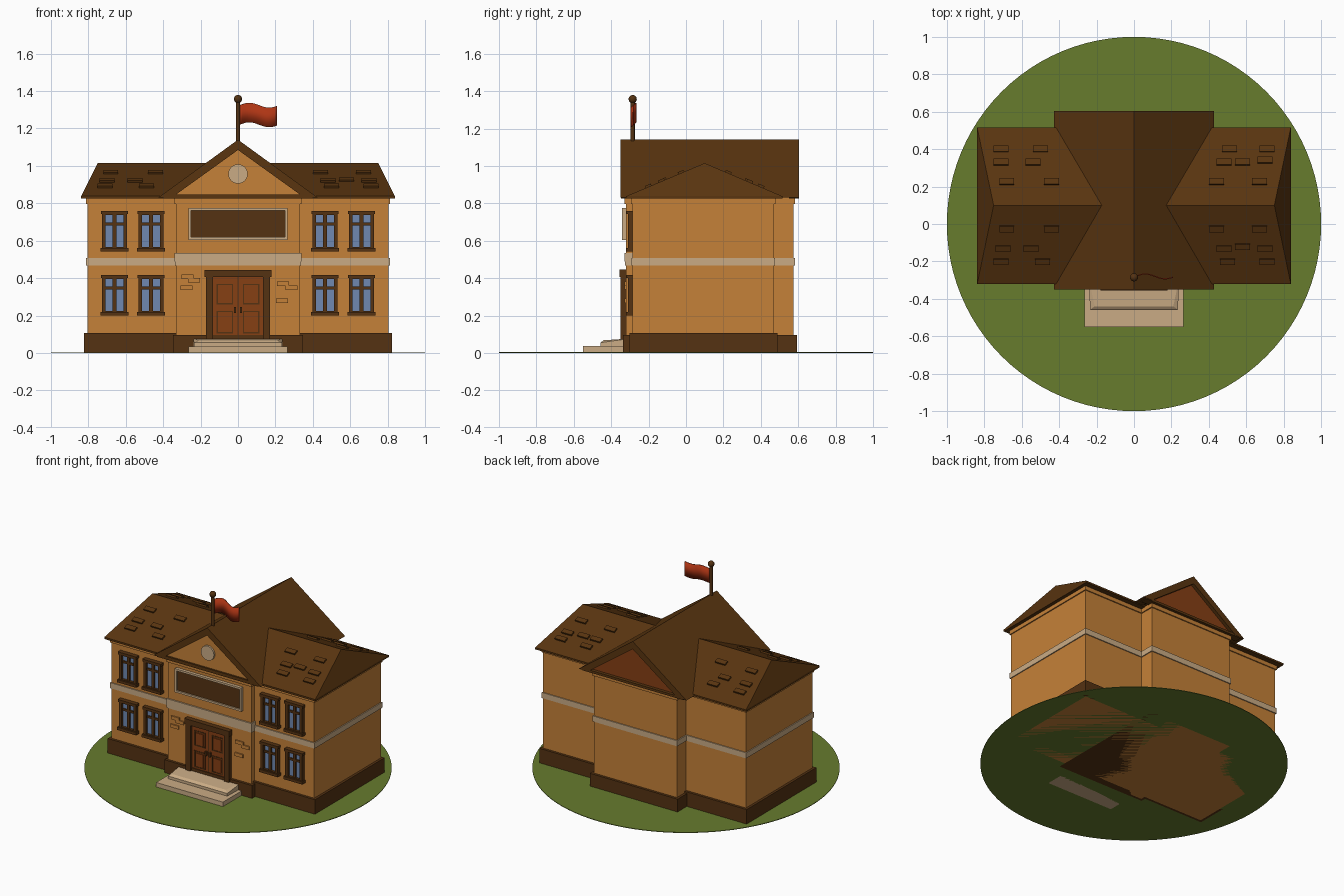
import bpy
import bmesh
import math
from mathutils import Matrix, Vector

default_cube = bpy.data.objects.get("Cube")
if default_cube:
    bpy.data.objects.remove(default_cube, do_unlink=True)


def material(name, red, green, blue):
    mat = bpy.data.materials.new(name)
    mat.use_nodes = True
    colour = (red, green, blue, 1)
    mat.diffuse_color = colour
    shader = mat.node_tree.nodes["Principled BSDF"]
    shader.inputs["Base Color"].default_value = colour
    shader.inputs["Roughness"].default_value = 0.9
    return mat


ORANGE = material("orange plaster", 0.56, 0.22, 0.04)
ROOF = material("roof brown", 0.10, 0.035, 0.005)
TRIM = material("trim brown", 0.09, 0.032, 0.006)
RUST = material("rust wood", 0.24, 0.05, 0.007)
CREAM = material("cream stone", 0.59, 0.41, 0.235)
GLASS = material("window blue", 0.16, 0.25, 0.44)
RED = material("flag red", 0.42, 0.035, 0.007)
GRASS = material("grass green", 0.135, 0.2, 0.027)


def finish(name, bm, mat):
    bmesh.ops.recalc_face_normals(bm, faces=bm.faces)
    mesh = bpy.data.meshes.new(name)
    bm.to_mesh(mesh)
    bm.free()
    mesh.materials.append(mat)
    obj = bpy.data.objects.new(name, mesh)
    bpy.context.collection.objects.link(obj)
    return obj


def boxes(name, mat, *spans):
    """Each span is (x0, x1, y0, y1, z0, z1)."""
    bm = bmesh.new()
    for x0, x1, y0, y1, z0, z1 in spans:
        centre = Matrix.Translation(((x0 + x1) / 2, (y0 + y1) / 2, (z0 + z1) / 2))
        size = Matrix.Diagonal((x1 - x0, y1 - y0, z1 - z0, 1))
        bmesh.ops.create_cube(bm, size=1, matrix=centre @ size)
    return finish(name, bm, mat)


def hull(name, mat, points):
    bm = bmesh.new()
    for point in points:
        bm.verts.new(point)
    bmesh.ops.convex_hull(bm, input=bm.verts)
    bmesh.ops.dissolve_limit(bm, angle_limit=0.01, verts=bm.verts, edges=bm.edges)
    return finish(name, bm, mat)


def extrude(name, mat, profile, y0, y1):
    """Push an (x, z) outline along y."""
    bm = bmesh.new()
    face = bm.faces.new([bm.verts.new((x, y0, z)) for x, z in profile])
    moved = bmesh.ops.extrude_face_region(bm, geom=[face])["geom"]
    verts = [v for v in moved if isinstance(v, bmesh.types.BMVert)]
    bmesh.ops.translate(bm, verts=verts, vec=(0, y1 - y0, 0))
    return finish(name, bm, mat)


def cylinder(name, mat, radius, depth, matrix, sides):
    bm = bmesh.new()
    bmesh.ops.create_cone(bm, cap_ends=True, segments=sides, radius1=radius,
                          radius2=radius, depth=depth, matrix=matrix)
    return finish(name, bm, mat)


def smooth(obj):
    bpy.ops.object.select_all(action="DESELECT")
    obj.select_set(True)
    bpy.context.view_layer.objects.active = obj
    bpy.ops.object.shade_smooth_by_angle()


def ring(x, z, half_w, half_h, width, y0, y1):
    """Four bars around a rectangle on the front."""
    return [(x - half_w, x + half_w, y0, y1, z + half_h - width, z + half_h),
            (x - half_w, x + half_w, y0, y1, z - half_h, z - half_h + width),
            (x - half_w, x - half_w + width, y0, y1, z - half_h, z + half_h),
            (x + half_w - width, x + half_w, y0, y1, z - half_h, z + half_h)]


WING_FRONT, WING_BACK, WING_SIDE = -0.285, 0.47, 0.805
HALL_FRONT, HALL_BACK, HALL_SIDE = -0.32, 0.575, 0.33
EAVE = 0.83


def layer(name, mat, grow, z0, z1, hall_lift=0):
    """A slab following the plan of the wings and the central hall."""
    boxes("wing_" + name, mat, (-WING_SIDE - grow, WING_SIDE + grow,
                                WING_FRONT - grow, WING_BACK + grow, z0, z1))
    boxes("hall_" + name, mat, (-HALL_SIDE - grow, HALL_SIDE + grow,
                                HALL_FRONT - grow, HALL_BACK + grow, z0, z1 + hall_lift))


# Ground, plinth, walls and bands
smooth(cylinder("lawn", GRASS, 1, 0.004, Matrix.Translation((0, 0, 0.002)), 96))
layer("walls", ORANGE, 0, 0, EAVE)
layer("plinth", TRIM, 0.018, 0, 0.108, -0.012)
layer("cornice", ORANGE, 0.008, 0.797, EAVE)
layer("band", CREAM, 0.007, 0.468, 0.508)
boxes("front_band", CREAM, (-HALL_SIDE - 0.008, HALL_SIDE + 0.008,
                            HALL_FRONT - 0.01, HALL_FRONT + 0.1, 0.488, 0.535))

# Hipped roof over the wings
RIDGE_Y, RIDGE_Z = 0.1, 1.015
eaves = [(x, y, z) for x in (-0.838, 0.838) for y in (-0.32, 0.515) for z in (0.825, 0.838)]
hull("wing_roof", ROOF, eaves + [(-0.75, RIDGE_Y, RIDGE_Z), (0.75, RIDGE_Y, RIDGE_Z)])

# Gabled roof over the hall, with its tie beams and infill
extrude("hall_roof", ROOF, [(-0.427, 0.83), (0, 1.14), (0.427, 0.83),
                            (0.355, 0.83), (0, 1.085), (-0.355, 0.83)], -0.35, 0.605)
boxes("gable_beams", ROOF, (-0.4, 0.4, -0.348, -0.3, 0.825, 0.848),
      (-0.4, 0.4, 0.55, 0.603, 0.825, 0.842))
gable = [(-0.37, 0.83), (0, 1.1), (0.37, 0.83)]
extrude("front_gable", ORANGE, gable, -0.335, -0.3)
extrude("back_gable", RUST, gable, 0.55, 0.58)
upright = Matrix.Translation((0, -0.338, 0.957)) @ Matrix.Rotation(math.pi / 2, 4, "X")
smooth(cylinder("gable_disc", CREAM, 0.052, 0.02, upright, 24))

# Raised roof tiles lying on the slopes
back_tiles = [(-0.71, 0.4), (-0.5, 0.4), (-0.71, 0.33), (-0.54, 0.33), (-0.68, 0.225),
              (-0.44, 0.225), (0.51, 0.4), (0.71, 0.4), (0.48, 0.33), (0.58, 0.33),
              (0.7, 0.34), (0.44, 0.225), (0.67, 0.225)]
front_tiles = [(-0.68, -0.025), (-0.44, -0.025), (-0.7, -0.13), (-0.55, -0.13),
               (-0.71, -0.2), (-0.49, -0.2), (0.44, -0.025), (0.67, -0.025),
               (0.48, -0.13), (0.58, -0.12), (0.7, -0.13), (0.5, -0.2), (0.71, -0.2)]
slope = (RIDGE_Z - 0.838) / 0.42
bm = bmesh.new()
for x, y in back_tiles + front_tiles:
    tilt = math.atan(slope) * (1 if y < RIDGE_Y else -1)
    place = Matrix.Translation((x, y, RIDGE_Z - slope * abs(y - RIDGE_Y)))
    bmesh.ops.create_cube(bm, size=1, matrix=place @ Matrix.Rotation(tilt, 4, "X")
                          @ Matrix.Diagonal((0.08, 0.034, 0.022, 1)))
finish("roof_tiles", bm, ROOF)

# Windows: glass, frame, glazing bars, head and sill
glass, frames = [], []
y = WING_FRONT
for x in (-0.66, -0.465, 0.465, 0.66):
    for z in (0.31, 0.652):
        glass.append((x - 0.06, x + 0.06, y - 0.008, y + 0.01, z - 0.1, z + 0.1))
        frames += ring(x, z, 0.067, 0.105, 0.02, y - 0.026, y)
        frames += [(x - 0.01, x + 0.01, y - 0.02, y, z - 0.1, z + 0.1),
                   (x - 0.06, x + 0.06, y - 0.018, y, z + 0.03, z + 0.045),
                   (x - 0.073, x + 0.073, y - 0.032, y, z + 0.09, z + 0.108),
                   (x - 0.075, x + 0.075, y - 0.036, y, z - 0.11, z - 0.09)]
boxes("window_glass", GLASS, *glass)
boxes("window_frames", TRIM, *frames)

# Double door with framed panels and handles
y = HALL_FRONT
boxes("door_leaves", RUST, (-0.14, -0.002, y - 0.012, y, 0.075, 0.41),
      (0.002, 0.14, y - 0.012, y, 0.075, 0.41))
boxes("door_frame", TRIM, (-0.172, -0.134, y - 0.03, y, 0.075, 0.43),
      (0.134, 0.172, y - 0.03, y, 0.075, 0.43),
      (-0.178, 0.178, y - 0.035, y, 0.405, 0.445),
      (-0.003, 0.003, y - 0.014, y, 0.075, 0.41))
outlines, panels = [], []
for x in (-0.07, 0.07):
    for z, half in ((0.165, 0.06), (0.315, 0.055)):
        outlines += ring(x, z, 0.044, half, 0.007, y - 0.015, y)
        panels.append((x - 0.03, x + 0.03, y - 0.018, y, z - half + 0.014, z + half - 0.014))
boxes("door_panel_outlines", TRIM, *outlines)
boxes("door_panels", RUST, *panels)
boxes("door_handles", TRIM, *[(x - 0.006, x + 0.006, y - 0.03, y, 0.215, 0.245)
                              for x in (-0.016, 0.016)])

# Front steps
boxes("lower_step", CREAM, (-0.265, 0.265, -0.55, -0.3, 0, 0.036))
hull("upper_step", CREAM,
     [(side * x, y, z) for side in (-1, 1) for x, y, z in
      ((0.24, -0.3, 0.03), (0.24, -0.3, 0.077), (0.235, -0.458, 0.03),
       (0.235, -0.458, 0.055), (0.21, -0.44, 0.068))])

# Blank sign board over the door
boxes("sign_board", TRIM, (-0.25, 0.25, y - 0.012, y, 0.615, 0.765))
boxes("sign_frame", CREAM, *ring(0, 0.69, 0.264, 0.085, 0.014, y - 0.022, y))

# Exposed bricks beside the door
bricks = [(-0.27, 0.408), (-0.235, 0.39), (-0.275, 0.348),
          (0.24, 0.37), (0.285, 0.35), (0.235, 0.28)]
boxes("bricks", ORANGE, *[(x - 0.032, x + 0.032, y - 0.009, y, z - 0.012, z + 0.012)
                          for x, z in bricks])

# Flagpole, finial and waving flag
pole = Vector((0, -0.285, 1.22))
smooth(cylinder("flagpole", TRIM, 0.011, 0.27, Matrix.Translation(pole), 16))
bm = bmesh.new()
bmesh.ops.create_uvsphere(bm, u_segments=16, v_segments=10, radius=0.022,
                          matrix=Matrix.Translation(pole + Vector((0, 0, 0.137))))
smooth(finish("finial", bm, TRIM))
bm = bmesh.new()
columns = []
for step in range(17):
    along = step / 16
    wave = math.sin(along * math.tau * 0.95)
    columns.append([bm.verts.new(pole + Vector((0.008 + 0.2 * along, 0.013 * wave + 0.005, z)))
                    for z in (wave * 0.013, 0.104 + wave * 0.013)])
for a, b in zip(columns, columns[1:]):
    bm.faces.new((a[0], b[0], b[1], a[1]))
flag = finish("flag", bm, RED)
cloth = flag.modifiers.new("thickness", "SOLIDIFY")
cloth.thickness = 0.006
cloth.offset = 0
smooth(flag)
